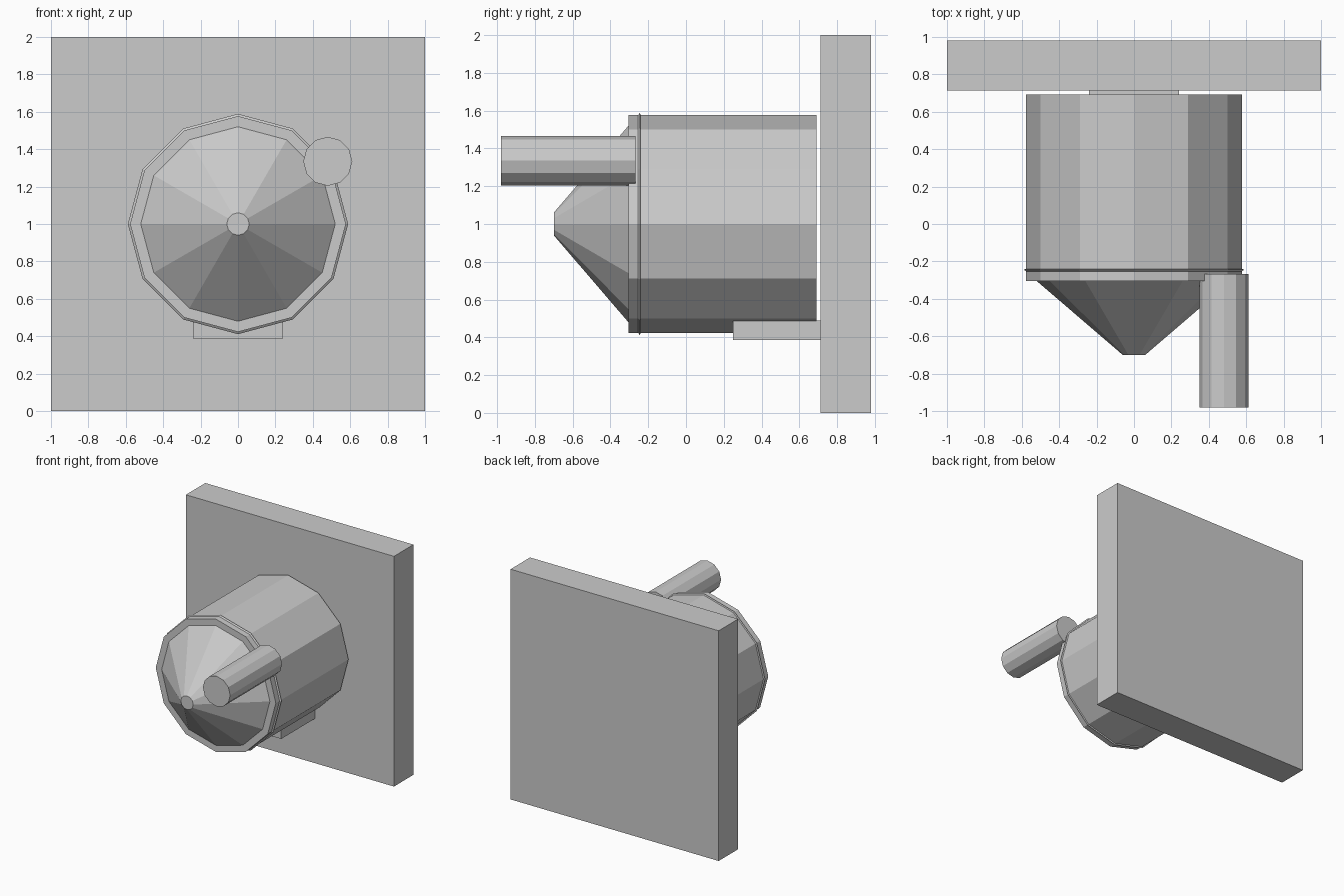
import bpy, math

if "Cube" in bpy.data.objects:
    bpy.data.objects.remove(bpy.data.objects["Cube"])

grey = bpy.data.materials.new("plain grey")
grey.diffuse_color = (0.6, 0.6, 0.6, 1)
grey.use_nodes = True
grey.node_tree.nodes["Principled BSDF"].inputs["Base Color"].default_value = grey.diffuse_color


def make(name, verts, faces):
    mesh = bpy.data.meshes.new(name)
    mesh.from_pydata(verts, [], faces)
    mesh.materials.append(grey)
    obj = bpy.data.objects.new(name, mesh)
    bpy.context.collection.objects.link(obj)
    return obj


def box(name, x, y, z):
    verts = [(a, b, c) for a in x for b in y for c in z]
    return make(name, verts, [(0, 1, 3, 2), (4, 6, 7, 5), (0, 4, 5, 1),
                              (2, 3, 7, 6), (0, 2, 6, 4), (1, 5, 7, 3)])


def turned(name, profile, cx=0.0, cz=1.0, n=12):
    """Sweep (radius, y) points, front to back, around an axis along y."""
    verts = [(cx + r * math.cos(math.tau * i / n), y,
              cz + r * math.sin(math.tau * i / n))
             for r, y in profile for i in range(n)]
    faces = [(k * n + i, k * n + (i + 1) % n, (k + 1) * n + (i + 1) % n, (k + 1) * n + i)[::-1]
             for k in range(len(profile) - 1) for i in range(n)]
    last = (len(profile) - 1) * n
    faces += [tuple(range(n)), tuple(last + i for i in reversed(range(n)))]
    # outward normals: front cap faces -y, back cap faces +y
    return make(name, verts, faces)


# square mounting plate behind everything
box("wall_plate", (-1, 1), (0.713, 0.98), (0, 2))
# twelve-sided body with cone nose and thin flared rim
turned("body", [(0.06, -0.70), (0.52, -0.305), (0.577, -0.305), (0.577, -0.253),
                (0.589, -0.244), (0.577, -0.24), (0.577, 0.692)])
# handle peg at the upper right of the rim
turned("handle", [(0.131, -0.98), (0.131, -0.268)], 0.48, 1.335)
# bracket joining the body to the plate
box("bracket", (-0.24, 0.24), (0.25, 0.713), (0.387, 0.488))

# consistent outward normals
import bmesh
for obj in bpy.context.collection.objects:
    bm = bmesh.new()
    bm.from_mesh(obj.data)
    bmesh.ops.recalc_face_normals(bm, faces=bm.faces)
    bm.to_mesh(obj.data)
    bm.free()
